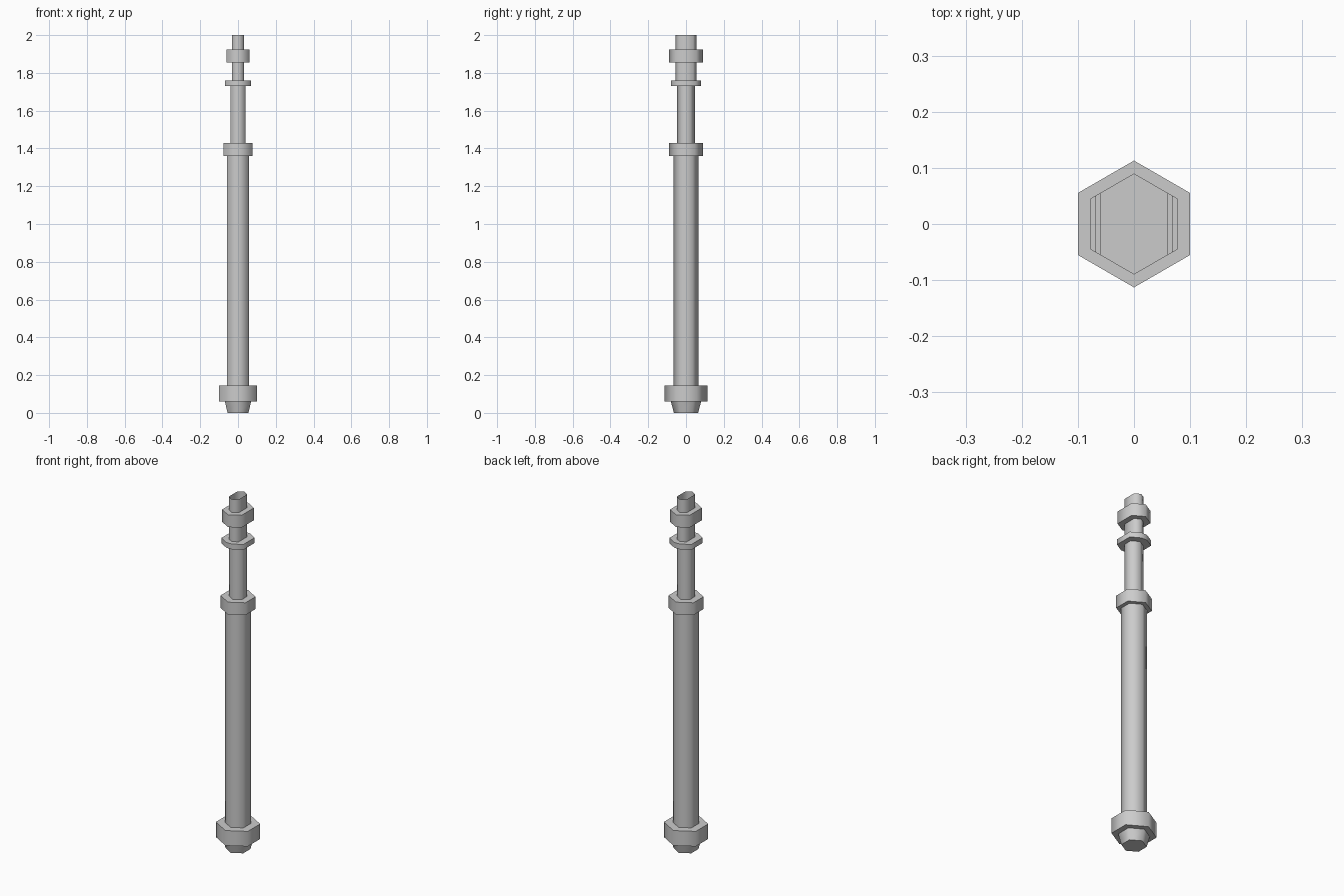
import bpy
import bmesh
import math

cube = bpy.data.objects.get("Cube")
if cube:
    bpy.data.objects.remove(cube, do_unlink=True)

GREY = (0.6, 0.6, 0.6, 1)
metal = bpy.data.materials.new("plain grey")
metal.use_nodes = True
metal.diffuse_color = GREY
metal.node_tree.nodes["Principled BSDF"].inputs["Base Color"].default_value = GREY


def hexagon(peak, half_x=None, clip_y=None):
    """Hexagon pointing along y, its sides cut at half_x and its points at clip_y."""
    half_x = half_x or peak * math.cos(math.pi / 6)
    slope = math.tan(math.pi / 6)
    side_y = peak - half_x * slope
    if clip_y:
        flat = (peak - clip_y) / slope
        half = [(half_x, -side_y), (half_x, side_y), (flat, clip_y), (-flat, clip_y)]
        return half + [(-half_x, side_y), (-half_x, -side_y), (-flat, -clip_y), (flat, -clip_y)]
    half = [(half_x, -side_y), (half_x, side_y), (0, peak)]
    return half + [(-x, -y) for x, y in half]


def prism(name, outline, z0, z1, base_scale=1, open_top=False):
    bm = bmesh.new()
    low = [bm.verts.new((x * base_scale, y * base_scale, z0)) for x, y in outline]
    high = [bm.verts.new((x, y, z1)) for x, y in outline]
    n = len(outline)
    for i in range(n):
        j = (i + 1) % n
        bm.faces.new((low[i], low[j], high[j], high[i]))
    bm.faces.new(low[::-1])
    if not open_top:
        bm.faces.new(high)
    mesh = bpy.data.meshes.new(name)
    bm.to_mesh(mesh)
    bm.free()
    mesh.materials.append(metal)
    obj = bpy.data.objects.new(name, mesh)
    bpy.context.collection.objects.link(obj)
    # Soft sides, crisp rims
    bpy.ops.object.select_all(action="DESELECT")
    obj.select_set(True)
    bpy.context.view_layer.objects.active = obj
    bpy.ops.object.shade_smooth_by_angle(angle=math.radians(65))
    return obj


# Base and main column
prism("foot", hexagon(0.08), 0, 0.06, base_scale=0.8)
prism("base_collar", hexagon(0.113, 0.1), 0.06, 0.145)
prism("main_shaft", hexagon(0.066), 0.145, 1.36)
prism("middle_collar", hexagon(0.09), 1.36, 1.43)

# Slim upper column
prism("upper_shaft", hexagon(0.047), 1.43, 1.73)
prism("thin_ring", hexagon(0.09, 0.069, 0.08), 1.73, 1.76)
prism("neck", hexagon(0.056, 0.031), 1.76, 1.855)
prism("top_collar", hexagon(0.09, 0.061), 1.855, 1.925)

# Hollow tip
prism("open_tip", hexagon(0.056, 0.031), 1.925, 2.0, open_top=True)
